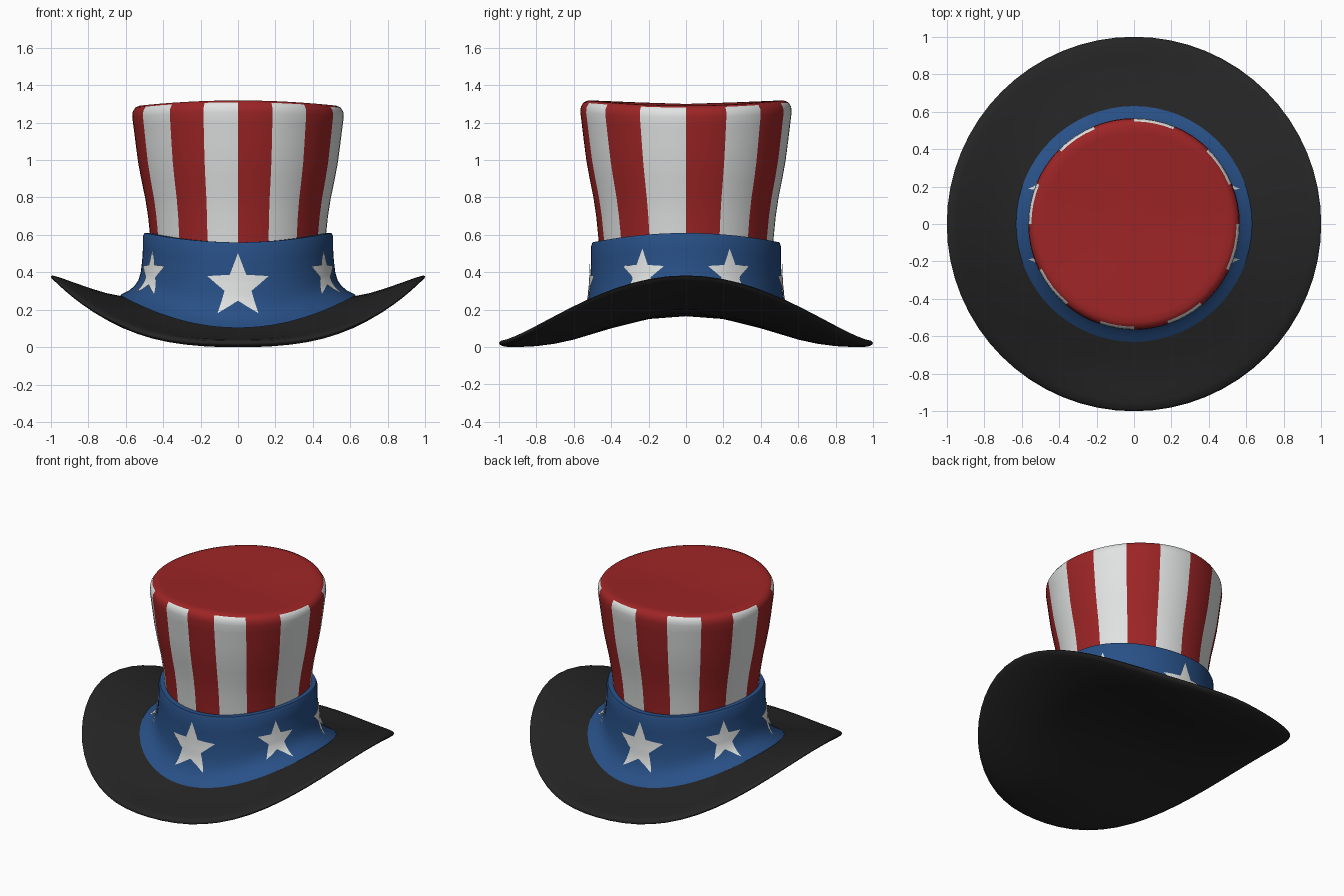
import bpy, bmesh, math
from math import sin, cos, pi, radians

cube = bpy.data.objects.get("Cube")
if cube:
    bpy.data.objects.remove(cube, do_unlink=True)


def material(name, rgb):
    m = bpy.data.materials.new(name)
    m.use_nodes = True
    m.diffuse_color = (*rgb, 1)
    bsdf = m.node_tree.nodes["Principled BSDF"]
    bsdf.inputs["Base Color"].default_value = (*rgb, 1)
    bsdf.inputs["Roughness"].default_value = 0.8
    return m


RED = material("red felt", (0.34, 0.018, 0.019))
WHITE = material("white felt", (0.75, 0.77, 0.76))
BLUE = material("blue band", (0.021, 0.08, 0.24))
BLACK = material("black brim", (0.018, 0.018, 0.018))

SEGS = 64


def finish(name, bm, mats, angle=40):
    bmesh.ops.remove_doubles(bm, verts=bm.verts, dist=0.0005)
    me = bpy.data.meshes.new(name)
    bm.to_mesh(me)
    bm.free()
    ob = bpy.data.objects.new(name, me)
    bpy.context.collection.objects.link(ob)
    for m in mats:
        me.materials.append(m)
    bpy.ops.object.select_all(action="DESELECT")
    ob.select_set(True)
    bpy.context.view_layer.objects.active = ob
    bpy.ops.object.shade_smooth_by_angle(angle=radians(angle))
    return ob


def loft(rows, point, paint=None):
    """Closed rings; point(row, angle) gives each position, paint(i, j) a slot."""
    bm = bmesh.new()
    rings = [[bm.verts.new(point(row, 2 * pi * j / SEGS)) for j in range(SEGS)]
             for row in rows]
    for i in range(len(rings) - 1):
        for j in range(SEGS):
            k = (j + 1) % SEGS
            f = bm.faces.new((rings[i][j], rings[i][k],
                              rings[i + 1][k], rings[i + 1][j]))
            if paint:
                f.material_index = paint(i, j)
    return bm


def saddle(r, front_z, side_z, a):
    """Height that swings from front_z at the front and back to side_z."""
    p = 2 + 0.8 * max(0, min(1, (r - 0.62) / 0.38))
    return front_z + (side_z - front_z) * abs(cos(a)) ** p


def ring_point(row, a):
    r, front_z, side_z = row
    return r * cos(a), r * sin(a), saddle(r, front_z, side_z, a)


# Brim: underside from the centre out, round the edge, back in on top
brim_rows = [(0, .165, .165), (.2, .15, .17), (.4, .10, .18), (.6, .04, .20),
             (.7, .018, .228), (.8, .005, .262), (.9, 0, .308), (.97, .002, .35),
             (.995, .012, .368), (1, .022, .378), (.99, .034, .383),
             (.95, .042, .372), (.87, .048, .343), (.78, .06, .312),
             (.7, .08, .288), (.62, .10, .272), (.48, .14, .26)]
finish("brim", loft(brim_rows, ring_point), [BLACK], 70)

# Band: flared foot, upright wall, small ledge on top
BAND = [(0, .63), (.03, .612), (.08, .58), (.15, .552), (.24, .532), (.36, .52),
        (.55, .512), (.75, .508), (.95, .508), (1, .50)]


def band_height(t, a):
    low = saddle(.62, .103, .278, a)
    return low + t * (saddle(.5, .56, .61, a) - low)


def band_radius(t):
    for (t0, r0), (t1, r1) in zip(BAND, BAND[1:]):
        if t <= t1:
            return r0 + (r1 - r0) * (t - t0) / (t1 - t0)
    return BAND[-1][1]


def band_point(row, a):
    t, r = row
    return r * cos(a), r * sin(a), band_height(t, a)


finish("hat_band", loft(BAND + [(1, .45)], band_point), [BLUE])

# Crown: flared wall, rounded rim, flat lid; striped round the wall
crown_rows = [(.462, .52), (.47, .6), (.48, .7), (.495, .8), (.515, .9),
              (.533, 1.0), (.546, 1.1), (.558, 1.2), (.565, 1.255),
              (.562, 1.285), (.548, 1.308), (.525, 1.318), (.49, 1.318),
              (.25, 1.308), (0, 1.3)]
WALL_ROWS = 10


def crown_point(row, a):
    r, z = row
    lift = max(0, (z - .6) / .72)
    if sin(a) < 0:  # stripes crowd slightly toward the front
        a += radians(3 + 2 * lift) * sin(2 * a)
    dip = .028 * lift * cos(a) ** 2 * min(1, r / .5)
    return r * cos(a), r * sin(a), z - dip


def stripe(i, j):
    return 1 if i < WALL_ROWS and (j * 16 // SEGS) % 2 else 0


finish("crown", loft(crown_rows, crown_point, stripe), [RED, WHITE], 60)


# Stars: thin plates that follow the band
def star_outline(size, steps=4):
    tips = [(size * (1 if k % 2 == 0 else .43), pi / 2 + k * pi / 5)
            for k in range(10)]
    pts = [(r * cos(a), r * sin(a)) for r, a in tips]
    out = []
    for p, q in zip(pts, pts[1:] + pts[:1]):
        out += [(p[0] + (q[0] - p[0]) * s / steps,
                 p[1] + (q[1] - p[1]) * s / steps) for s in range(steps)]
    return out


def on_band(a0, z0, u, v):
    a = a0 + u / .525
    low, high = band_height(0, a), band_height(1, a)
    r = band_radius(max(0, (z0 + v - low) / (high - low))) + .006
    return r * cos(a), r * sin(a), z0 + v


def star(name, angle, z, size):
    a0 = radians(angle)
    outline = star_outline(size)
    bm = bmesh.new()
    rings = [[bm.verts.new(on_band(a0, z, u * s, v * s)) for u, v in outline]
             for s in (1, .8, .6, .4, .2)]
    n = len(outline)
    for outer, inner in zip(rings, rings[1:]):
        for j in range(n):
            k = (j + 1) % n
            bm.faces.new((outer[j], outer[k], inner[k], inner[j]))
    bm.faces.new(rings[-1])
    finish(name, bm, [WHITE])


for end, base in (("front", -90), ("back", 90)):
    star(end + "_star", base, .325, .178)
    for side, turn in (("left", 63), ("right", -63)):
        turn = turn if end == "front" else -turn
        star(end + "_" + side + "_star", base + turn, .392, .135)
